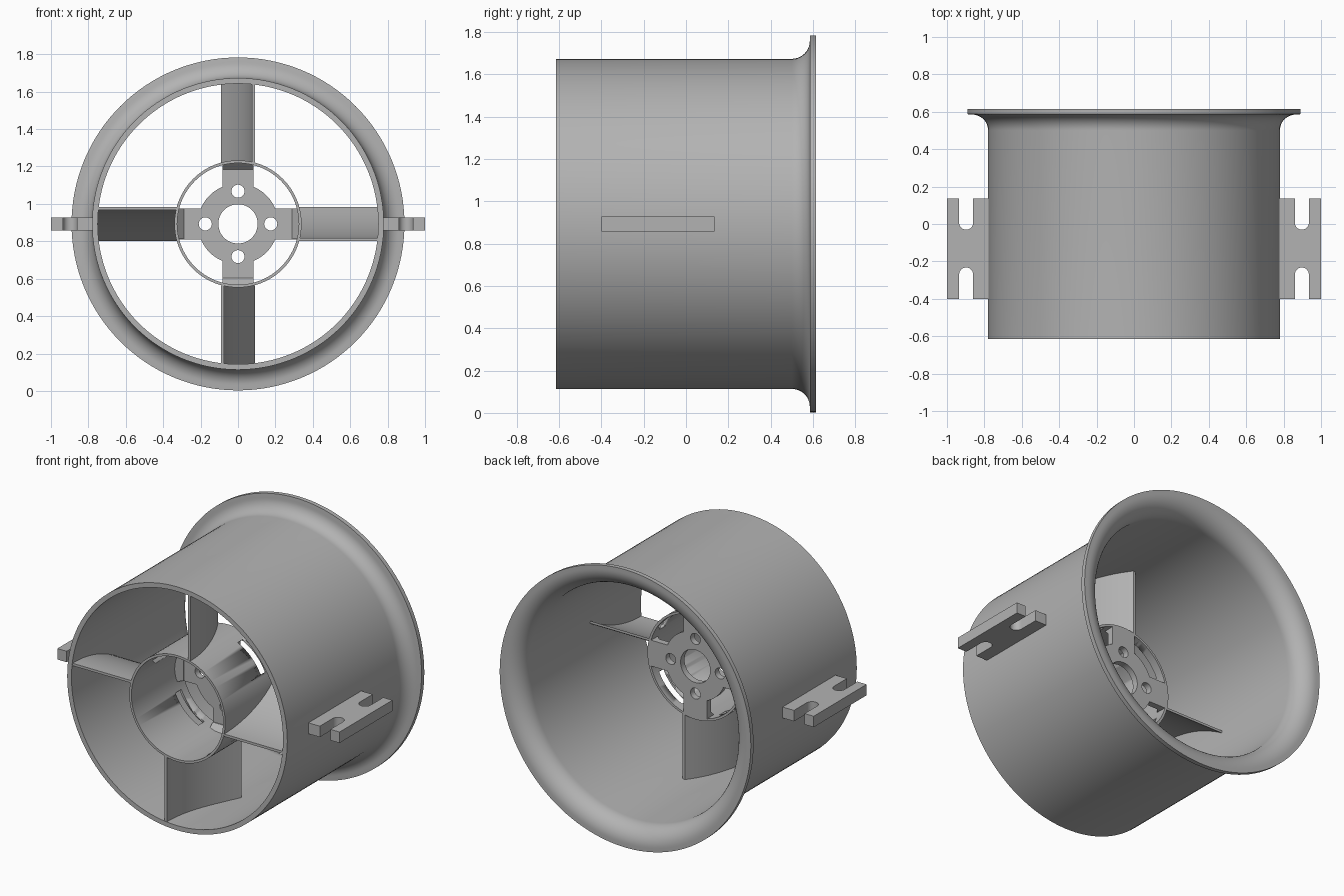
import bpy, bmesh
from math import sin, cos, pi, radians, asin
from mathutils import Matrix, Vector

if "Cube" in bpy.data.objects:
    bpy.data.objects.remove(bpy.data.objects["Cube"], do_unlink=True)

AXIS = 0.893                      # height of the duct axis
FRONT, BACK = -0.615, 0.615
HUB_BACK = -0.095
HALF_ARM = 0.083

grey = bpy.data.materials.new("light_grey")
grey.use_nodes = True
grey.diffuse_color = (0.45, 0.45, 0.45, 1)
bsdf = next(n for n in grey.node_tree.nodes if n.type == 'BSDF_PRINCIPLED')
bsdf.inputs["Base Color"].default_value = grey.diffuse_color
bsdf.inputs["Roughness"].default_value = 0.6


def finish(name, bm, angle=30):
    """Turn a bmesh centred on the axis into a shaded object."""
    bmesh.ops.remove_doubles(bm, verts=bm.verts, dist=1e-5)
    bmesh.ops.recalc_face_normals(bm, faces=bm.faces)
    mesh = bpy.data.meshes.new(name)
    bm.to_mesh(mesh)
    bm.free()
    mesh.materials.clear()
    mesh.materials.append(grey)
    ob = bpy.data.objects.new(name, mesh)
    ob.location.z = AXIS
    bpy.context.collection.objects.link(ob)
    bpy.ops.object.select_all(action='DESELECT')
    ob.select_set(True)
    bpy.context.view_layer.objects.active = ob
    bpy.ops.object.shade_smooth_by_angle(angle=radians(angle))
    return ob


def lathe(name, profile, steps=128):
    """Revolve a closed (radius, y) profile about the y axis."""
    bm = bmesh.new()
    verts = [bm.verts.new((r, y, 0)) for r, y in profile]
    edges = [bm.edges.new((verts[i - 1], verts[i])) for i in range(len(verts))]
    bmesh.ops.spin(bm, geom=verts + edges, cent=(0, 0, 0), axis=(0, 1, 0),
                   angle=2 * pi, steps=steps, use_merge=True)
    return finish(name, bm)


def arc(cx, cy, r, a0, a1, n):
    return [(cx + r * cos(radians(a0 + (a1 - a0) * i / n)),
             cy + r * sin(radians(a0 + (a1 - a0) * i / n))) for i in range(n + 1)]


def slab(outlines, half):
    """Filled outline with holes in the xy plane, extruded both ways in z."""
    curve = bpy.data.curves.new("outline", 'CURVE')
    curve.dimensions, curve.fill_mode, curve.extrude = '2D', 'BOTH', half
    for pts in outlines:
        spline = curve.splines.new('POLY')
        spline.points.add(len(pts) - 1)
        for p, (x, y) in zip(spline.points, pts):
            p.co = (x, y, 0, 1)
        spline.use_cyclic_u = True
    ob = bpy.data.objects.new("outline", curve)
    mesh = bpy.data.meshes.new_from_object(ob)
    bpy.data.objects.remove(ob)
    bpy.data.curves.remove(curve)
    bm = bmesh.new()
    bm.from_mesh(mesh)
    bpy.data.meshes.remove(mesh)
    bmesh.ops.remove_doubles(bm, verts=bm.verts, dist=1e-5)
    return bm


def around(bm, count=4):
    """Repeat the geometry around the y axis."""
    base = bm.verts[:] + bm.edges[:] + bm.faces[:]
    for i in range(1, count):
        copy = bmesh.ops.duplicate(bm, geom=base)["geom"]
        bmesh.ops.rotate(bm, verts=[v for v in copy if isinstance(v, bmesh.types.BMVert)],
                         cent=(0, 0, 0), matrix=Matrix.Rotation(2 * pi * i / count, 3, 'Y'))
    return bm


# Duct with a flared bell mouth at the back
lip_r, lip_y = 0.865, 0.5
lathe("duct", [(0.75, FRONT), (0.78, FRONT)]
      + arc(lip_r, lip_y, 0.085, 180, 90, 12)
      + [(0.89, 0.587), (0.89, BACK)]
      + arc(lip_r, lip_y, 0.115, 90, 180, 16))

# Hub tube, with four windows cut near its back
hub = lathe("hub", [(0.325, FRONT), (0.34, FRONT), (0.34, HUB_BACK), (0.325, HUB_BACK)], 96)
for tilt in (45, -45):
    bm = bmesh.new()
    bmesh.ops.create_cube(bm, size=1, matrix=Matrix.Rotation(radians(tilt), 4, 'Y')
                          @ Matrix.Diagonal((1, 0.06, 0.23, 1)))
    bmesh.ops.translate(bm, verts=bm.verts, vec=(0, -0.18, 0))
    cutter = finish("window_cutter", bm)
    cutter.hide_render = True
    bpy.ops.object.select_all(action='DESELECT')
    hub.select_set(True)
    bpy.context.view_layer.objects.active = hub
    mod = hub.modifiers.new("window", 'BOOLEAN')
    mod.operation, mod.solver, mod.object = 'DIFFERENCE', 'EXACT', cutter
    bpy.ops.object.modifier_apply(modifier=mod.name)
    bpy.data.objects.remove(cutter, do_unlink=True)

# Cross-shaped mounting plate with a centre bore and four bolt holes
disc = 0.215
corner = math_angle = asin(HALF_ARM / disc) * 180 / pi
outline = []
for q in range(4):
    turn = Matrix.Rotation(radians(90 * q), 2)
    side = [(0.328, -HALF_ARM), (0.328, HALF_ARM)] + arc(0, 0, disc, corner, 90 - corner, 12)
    outline += [tuple(turn @ Vector(p)) for p in side]
holes = [arc(0, 0, 0.105, 0, 354, 59)]
holes += [arc(0.175 * cos(a), 0.175 * sin(a), 0.035, 0, 345, 23)
          for a in (0, pi / 2, pi, 3 * pi / 2)]
bm = slab([outline] + holes, 0.02)
bmesh.ops.rotate(bm, verts=bm.verts, cent=(0, 0, 0), matrix=Matrix.Rotation(pi / 2, 3, 'X'))
bmesh.ops.translate(bm, verts=bm.verts, vec=(0, HUB_BACK - 0.02, 0))
finish("mounting_plate", bm)

# Sloped gussets joining the plate arms to the hub wall
bm = slab([[(0.29, -0.13), (0.29, -0.14), (0.328, -0.18), (0.328, -0.13)]], HALF_ARM - 0.001)
finish("arm_gussets", around(bm))

# Four cambered vanes, straight at the front and angled at the back
steps, thick = 14, 0.008
camber = [(-HALF_ARM + 2 * HALF_ARM * (i / steps) ** 2,
           FRONT + 0.002 + (HUB_BACK - FRONT - 0.002) * i / steps) for i in range(steps + 1)]
bm = slab([[(x - thick, y) for x, y in camber]
           + [(x + thick, y) for x, y in reversed(camber)]], 0.216)
bmesh.ops.translate(bm, verts=bm.verts, vec=(0, 0, -0.544))
finish("vanes", around(bm))

# Side brackets with an open slot at each end
y0, y1, slot, r = -0.4, 0.135, 0.8975, 0.0375
bracket = [(0.765, y0), (slot - r, y0)] + arc(slot, -0.27, r, 180, 0, 14)
bracket += [(slot + r, y0), (1, y0), (1, y1), (slot + r, y1)]
bracket += arc(slot, 0.007, r, 0, -180, 14) + [(slot - r, y1), (0.765, y1)]
for name, sign in (("left_bracket", 1), ("right_bracket", -1)):
    finish(name, slab([[(sign * x, y) for x, y in bracket]], 0.035))
